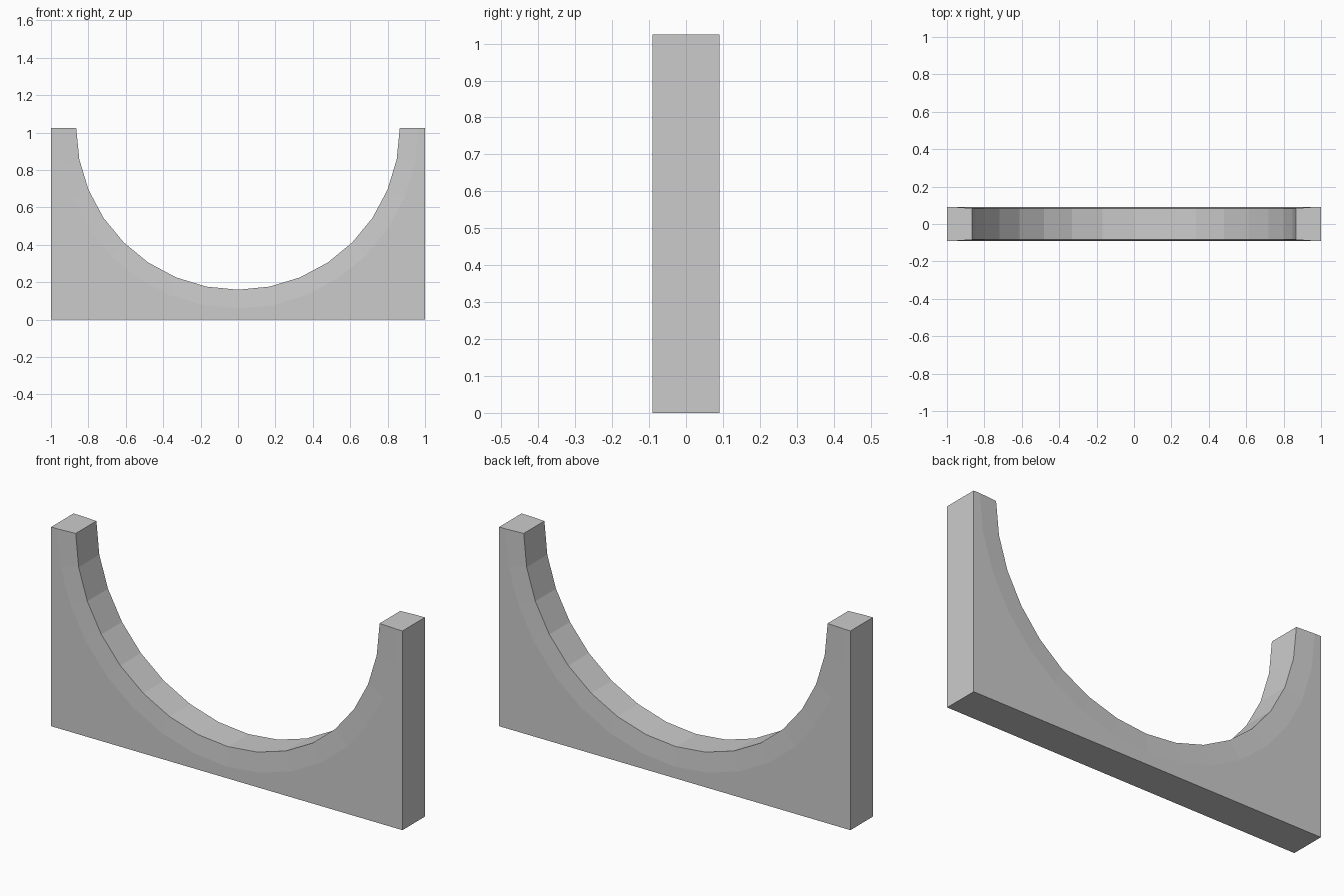
import bpy, bmesh
from math import sin, cos, pi

if "Cube" in bpy.data.objects:
    bpy.data.objects.remove(bpy.data.objects["Cube"])

H = 1.025            # block height, also the centre height of the arch
R_IN, R_OUT = 0.865, 0.965
Y_IN, Y_OUT = 0.084, 0.091
SEGS = 16

bm = bmesh.new()


def arc(radius, y):
    # lower half circle, left to right
    return [bm.verts.new((-radius * cos(pi * i / SEGS), y, H - radius * sin(pi * i / SEGS)))
            for i in range(SEGS + 1)]


def side(s):
    # outer corners, shallow chamfer start and inner lip of one broad face
    corners = [bm.verts.new((x, s * Y_OUT, z)) for x, z in ((1, H), (1, 0), (-1, 0), (-1, H))]
    return corners, arc(R_OUT, s * Y_OUT), arc(R_IN, s * Y_IN)


(fc, fo, fi), (bc, bo, bi) = side(-1), side(1)

# broad faces
for c, o in ((fc, fo), (bc, bo)):
    bm.faces.new(o + c)

# chamfer bands and inner saddle
for a, b in ((fo, fi), (fi, bi), (bi, bo)):
    for i in range(SEGS):
        bm.faces.new((a[i], a[i + 1], b[i + 1], b[i]))

# ends and underside
for i in range(3):
    bm.faces.new((fc[i], fc[i + 1], bc[i + 1], bc[i]))

# tops of the two horns
for k, e in ((3, 0), (0, SEGS)):
    bm.faces.new((fc[k], fo[e], fi[e], bi[e], bo[e], bc[k]))

bmesh.ops.recalc_face_normals(bm, faces=bm.faces[:])
bmesh.ops.triangulate(bm, faces=[f for f in bm.faces if len(f.verts) > 6])
mesh = bpy.data.meshes.new("cradle_support")
bm.to_mesh(mesh)
bm.free()
obj = bpy.data.objects.new("cradle_support", mesh)
bpy.context.collection.objects.link(obj)
